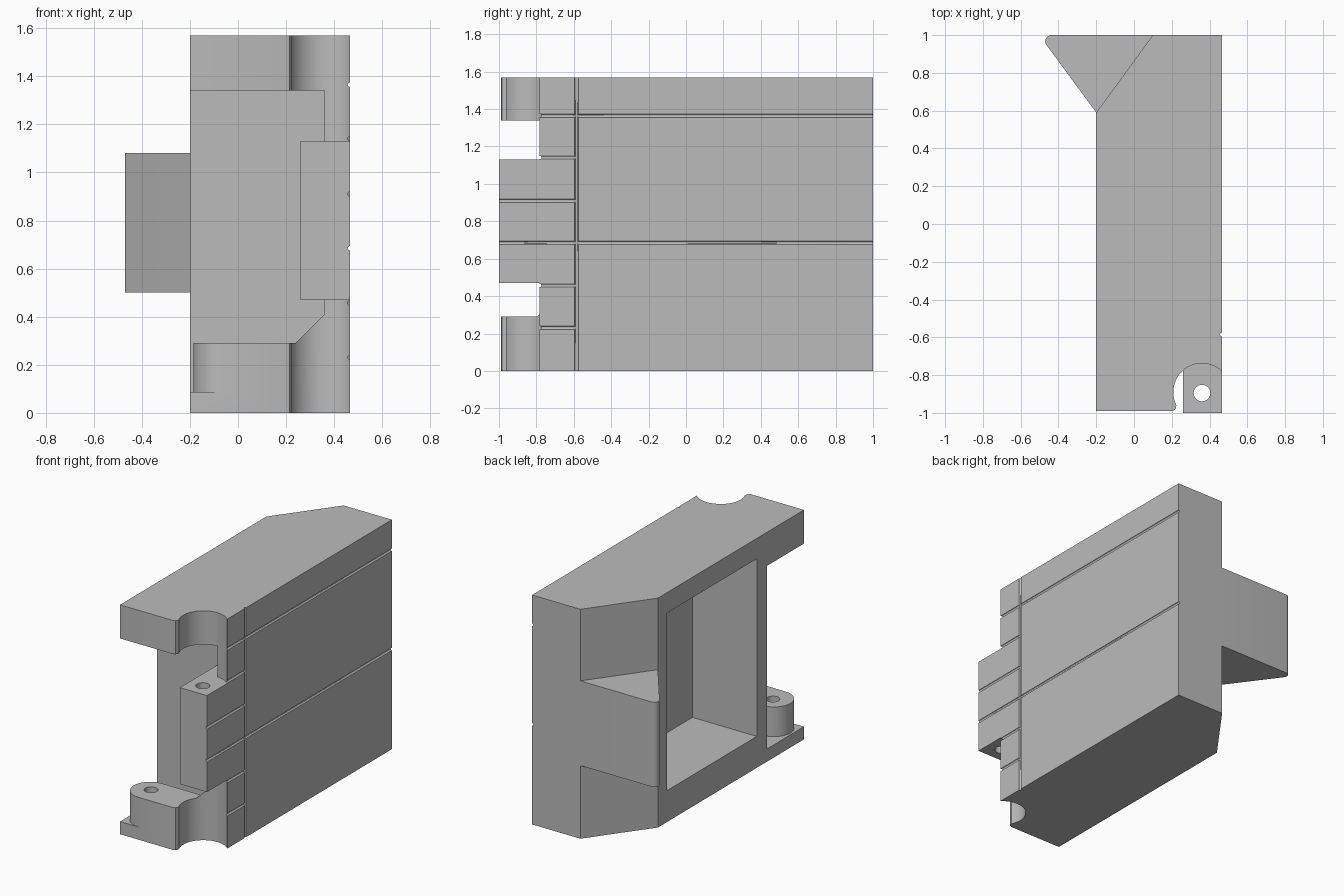
import bpy, bmesh, math
from mathutils import Vector

if "Cube" in bpy.data.objects:
    bpy.data.objects.remove(bpy.data.objects["Cube"])

grey = bpy.data.materials.new("plain_grey")
grey.diffuse_color = (0.5, 0.5, 0.5, 1)
grey.use_nodes = True
grey.node_tree.nodes["Principled BSDF"].inputs["Base Color"].default_value = grey.diffuse_color


def arc(cx, cy, r, a0, a1, n=24):
    return [(cx + r * math.cos(math.radians(a0 + (a1 - a0) * i / n)),
             cy + r * math.sin(math.radians(a0 + (a1 - a0) * i / n))) for i in range(n + 1)]


def prism(name, pts, lo, hi, axis="z"):
    """Extrude a 2D outline along an axis (z: outline is x,y; y: outline is x,z)."""
    put = (lambda p, h: (p[0], p[1], h)) if axis == "z" else (lambda p, h: (p[0], h, p[1]))
    bm = bmesh.new()
    f = bm.faces.new([bm.verts.new(put(p, lo)) for p in pts])
    ext = bmesh.ops.extrude_face_region(bm, geom=[f])
    step = Vector(put((0, 0), hi - lo))
    bmesh.ops.translate(bm, vec=step, verts=[g for g in ext["geom"] if isinstance(g, bmesh.types.BMVert)])
    bmesh.ops.recalc_face_normals(bm, faces=bm.faces)
    me = bpy.data.meshes.new(name)
    bm.to_mesh(me)
    bm.free()
    me.materials.append(grey)
    ob = bpy.data.objects.new(name, me)
    bpy.context.collection.objects.link(ob)
    return ob


def box(name, x0, x1, y0, y1, z0, z1):
    return prism(name, [(x0, y0), (x1, y0), (x1, y1), (x0, y1)], z0, z1)


def combine(target, other, op):
    mod = target.modifiers.new("bool", "BOOLEAN")
    mod.operation, mod.object, mod.solver = op, other, "EXACT"
    bpy.context.view_layer.objects.active = target
    bpy.ops.object.modifier_apply(modifier=mod.name)
    bpy.data.objects.remove(other)


R = 0.465      # outer side face
WALL = -0.59   # back of the front recess

# main body with round hinge relief in the front corner
outline = [(-0.2, -0.99), (0.2, -0.99), (0.215, -0.985), (0.222, -0.972)]
outline += arc(0.36, -0.89, 0.152, 207, 46, 32)[:-1]
outline += [(R, -0.782), (R, 1), (0.1, 1), (-0.2, 0.59)]
body = prism("latch_body", outline, 0, 1.57)

# front recess with sloped lower corner
combine(body, prism("recess", [(-0.3, 0.29), (0.24, 0.29), (0.36, 0.41), (0.36, 1.34), (-0.3, 1.34)],
                    -1.2, WALL, "y"), "DIFFERENCE")

# lower recess around the rounded screw boss
clear = box("boss_clearance", -0.3, 0.24, -1.15, WALL, 0.087, 0.32)
boss = prism("boss_keep", arc(-0.06, -0.865, 0.125, 90, 270) + [(-0.06, -1.3), (0.4, -1.3), (0.4, -0.74)], 0, 0.5)
combine(clear, boss, "DIFFERENCE")
combine(body, clear, "DIFFERENCE")
combine(body, prism("boss_hole", arc(-0.06, -0.855, 0.043, 0, 360)[:-1], 0.1, 0.5), "DIFFERENCE")

# hinge knuckle with pin hole
combine(body, box("knuckle", 0.26, R, -1, -0.55, 0.47, 1.13), "UNION")
combine(body, prism("pin_hole", arc(0.36, -0.895, 0.044, 0, 360)[:-1], 0.4, 1.2), "DIFFERENCE")

# side pocket
combine(body, box("pocket", -0.4, 0.287, -0.48, 0.49, 0.215, 1.43), "DIFFERENCE")

# wedge lug at the back
lug = [(-0.2, 0.59)] + arc(-0.437, 0.967, 0.033, 217, 90, 12) + [(0.15, 1), (-0.1, 0.59)]
combine(body, prism("wedge_lug", lug, 0.5, 1.08), "UNION")

# thin round grooves on the side face
for z, end in ((1.365, 1.1), (0.685, 1.1), (1.141, -0.585), (0.91, -0.585), (0.457, -0.585), (0.231, -0.585)):
    combine(body, prism("groove", arc(R, z, 0.009, 0, 360, 12)[:-1], -1.1, end, "y"), "DIFFERENCE")
combine(body, prism("groove", arc(R, -0.585, 0.01, 0, 360, 12)[:-1], -0.1, 1.7), "DIFFERENCE")

bpy.ops.object.select_all(action="DESELECT")
body.select_set(True)
bpy.context.view_layer.objects.active = body
bpy.ops.object.shade_smooth_by_angle(angle=math.radians(25))
